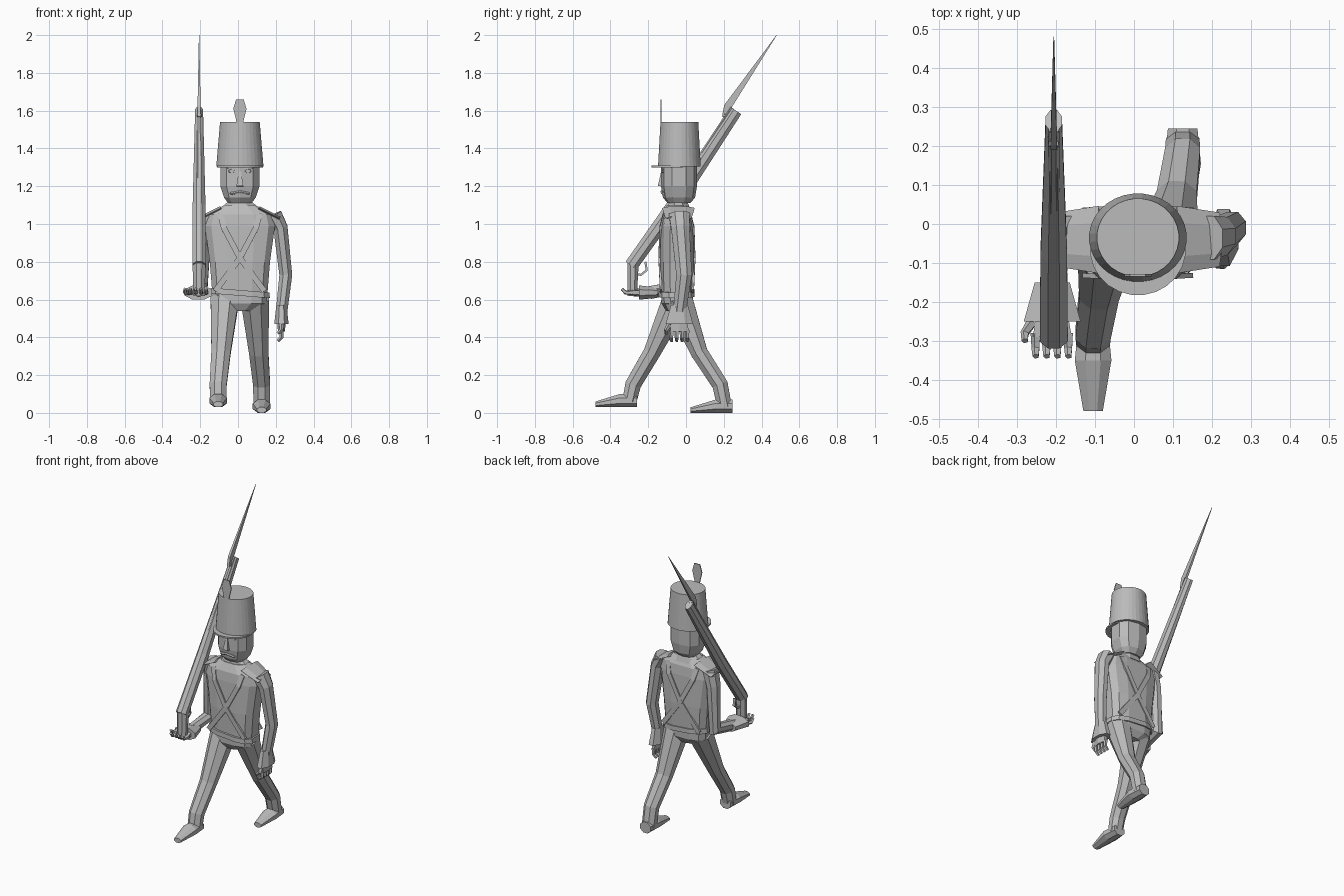
import bpy
import bmesh
import math
from mathutils import Vector

cube = bpy.data.objects.get("Cube")
if cube:
    bpy.data.objects.remove(cube)

grey = bpy.data.materials.new("plain grey")
grey.use_nodes = True
grey.diffuse_color = (.5, .5, .5, 1)
grey.node_tree.nodes["Principled BSDF"].inputs["Base Color"].default_value = grey.diffuse_color

RIGHTWARD, BACKWARD, UP = Vector((1, 0, 0)), Vector((0, 1, 0)), Vector((0, 0, 1))
MIDDLE = .01
GUN_X = -.206


def spread(values, fraction):
    """Read a list of values at a fraction of its length."""
    place = fraction * (len(values) - 1)
    first = min(int(place), len(values) - 2)
    return values[first] + (values[first + 1] - values[first]) * (place - first)


def rounded(value, power):
    return math.copysign(abs(value) ** power, value)


def loft(name, path, widths, depths, sides=8, side=RIGHTWARD, axis=None, power=1):
    """Closed solid along a path; widths are half sizes along side, depths across it."""
    mesh = bmesh.new()
    path = [Vector(point) for point in path]
    last = len(path) - 1
    grow = 1 / math.cos(math.pi / sides) if power == 1 else 1
    rings = []
    for index, centre in enumerate(path):
        before = (centre - path[max(index - 1, 0)]).normalized()
        after = (path[min(index + 1, last)] - centre).normalized()
        along = axis or (before + after).normalized()
        across = (side - along * side.dot(along)).normalized()
        over = along.cross(across)
        width = spread(widths, index / last) * grow
        depth = spread(depths, index / last) * grow
        ring = []
        for step in range(sides):
            angle = math.tau * (step + .5) / sides
            ring.append(mesh.verts.new(centre + across * width * rounded(math.cos(angle), power)
                                       + over * depth * rounded(math.sin(angle), power)))
        rings.append(ring)
    for low, high in zip(rings, rings[1:]):
        for step in range(sides):
            following = (step + 1) % sides
            mesh.faces.new((low[step], low[following], high[following], high[step]))
    mesh.faces.new(rings[0])
    mesh.faces.new(rings[-1])
    bmesh.ops.recalc_face_normals(mesh, faces=mesh.faces)
    data = bpy.data.meshes.new(name)
    mesh.to_mesh(data)
    mesh.free()
    data.materials.append(grey)
    bpy.context.collection.objects.link(bpy.data.objects.new(name, data))


def upright(name, y, heights, widths, depths, sides=8, power=1):
    """Stack of level rings on the body's middle line."""
    path = [(MIDDLE, y, height) for height in heights]
    loft(name, path, widths, depths, sides, axis=UP, power=power)


def arm(label, path, ahead, across, curl):
    """Sleeve, flared cuff and a hand with curled fingers."""
    wrist = Vector(path[-1])
    loft(label + "_sleeve", path, [.042, .03], [.056, .034])
    loft(label + "_cuff", [wrist - ahead * .04, wrist + ahead * .06],
         [.045, .073], [.027, .038], side=across, axis=ahead)
    loft(label + "_palm", [wrist + ahead * .04, wrist + ahead * .1],
         [.04, .05], [.02, .016], sides=6, side=across, axis=ahead)
    for finger in range(4):
        knuckle = wrist + ahead * .09 + across * (finger - 1.5) * .028
        bend = knuckle + ahead * .04
        loft(label + "_finger", [knuckle, bend, bend + ahead * .02 + curl * .02],
             [.011, .007], [.011, .007], sides=5, side=across)
    thumb = wrist + ahead * .06 - across * .05
    bend = thumb + ahead * .03 - across * .02
    loft(label + "_thumb", [thumb, bend, bend + ahead * .02 + curl * .02],
         [.012, .007], [.012, .007], sides=5, side=across)


# Hat, brim and plume
upright("hat", -.035, [1.305, 1.54], [.125, .105], [.113, .1], sides=32)
upright("hat_brim", -.065, [1.3, 1.31], [.122, .122], [.117, .117], sides=24)
upright("plume", -.132, [1.48, 1.55, 1.61, 1.66], [.012, .02, .035, .02], [.003, .003], sides=4)

# Head and face
upright("head", -.037, [1.11, 1.14, 1.2, 1.31], [.065, .087, .108, .108], [.06, .085, .095, .095],
        sides=10, power=.8)
loft("nose", [(MIDDLE, -.135, 1.2), (MIDDLE, -.122, 1.275)], [.018, .007], [.014, .01], sides=4)
loft("mouth", [(MIDDLE - .05, -.118, 1.16), (MIDDLE, -.127, 1.17), (MIDDLE + .05, -.118, 1.16)],
     [.007, .007], [.008, .008], sides=6, side=UP)
for label, sign in (("right", -1), ("left", 1)):
    x = MIDDLE + sign * .043
    loft(label + "_eye", [(x, -.11, 1.28), (x, -.128, 1.28)], [.02, .014], [.012, .009])
    loft(label + "_brow", [(x - .025, -.12, 1.295), (x + .025, -.12, 1.295)],
         [.005, .005], [.008, .008], sides=4, side=UP)
upright("collar", -.04, [1.07, 1.1, 1.12], [.095, .085, .06], [.065, .055, .045])

# Coat body and belt
upright("torso", -.047, [.54, .58, .8, .99, 1.05, 1.1], [.06, .145, .163, .19, .175, .085],
        [.06, .085, .092, .087, .08, .055], sides=12, power=.65)
loft("belt", [(MIDDLE, -.05, .62), (MIDDLE, -.05, .65)], [.163, .16], [.097, .097],
     sides=12, axis=Vector((.08, 0, 1)), power=.65)

# Crossed straps and shoulder pads
for sign in (-1, 1):
    for label, face, outward in (("chest", -.14, -1), ("back", .044, 1)):
        loft(label + "_strap", [(MIDDLE + sign * .105, face - outward * .025, 1.055),
                                (MIDDLE + sign * .085, face - outward * .005, .98),
                                (MIDDLE, face, .82),
                                (MIDDLE - sign * .13, face - outward * .008, .645)],
             [.006, .006], [.015, .015], sides=4, side=BACKWARD)
    loft("shoulder_pad", [(MIDDLE + sign * .1, -.04, 1.085), (MIDDLE + sign * .21, -.04, 1.03)],
         [.01, .01], [.075, .06], sides=6, side=UP)

# Striding legs and shoes
for label, sign, floor, hip, knee, shin, ankle in (("right", -1, .03, -.05, -.18, -.28, -.3),
                                                   ("left", 1, 0, -.04, .07, .18, .205)):
    foot_x = MIDDLE + sign * .115
    loft(label + "_leg", [(MIDDLE + sign * .08, hip, .6), (MIDDLE + sign * .1, knee, .32),
                          (foot_x, shin, .15), (foot_x, ankle, floor + .03)],
         [.075, .051, .045, .043], [.075, .045, .042, .038])
    loft(label + "_shoe", [(foot_x, ankle + .04, floor + .035), (foot_x, ankle - .05, floor + .035),
                           (foot_x, ankle - .18, floor + .015)],
         [.038, .047, .025], [.035, .035, .015], axis=-BACKWARD)

# Left arm hangs, right arm bends forward under the gun
arm("left", [(.19, -.035, 1.05), (.225, -.03, .98), (.253, -.01, .73), (.23, -.035, .53)],
    -UP, BACKWARD, -RIGHTWARD)
arm("right", [(-.155, -.035, 1.05), (-.18, -.03, .95), (-.195, -.02, .67), (-.21, -.19, .637)],
    -BACKWARD, RIGHTWARD, UP)

# Shouldered gun
loft("gun_butt", [(GUN_X, -.285, .62), (GUN_X, -.28, .8)], [.03, .035], [.025, .03], axis=UP)
loft("gun_stock", [(GUN_X, -.29, .78), (GUN_X, -.07, 1.09), (GUN_X, .265, 1.6)],
     [.036, .034, .021], [.036, .038, .033])
loft("gun_barrel", [(GUN_X, -.09, 1.105), (GUN_X, .245, 1.615)], [.017, .014], [.012, .012])
loft("trigger_guard", [(GUN_X, -.215, .8), (GUN_X, -.208, .755), (GUN_X, -.24, .73), (GUN_X, -.28, .74)],
     [.008, .008], [.006, .006], sides=4)
loft("bayonet_socket", [(GUN_X, .2, 1.575), (GUN_X, .25, 1.57)], [.012, .012], [.01, .01], sides=6)
loft("bayonet", [(GUN_X, .2, 1.565), (GUN_X, .22, 1.62), (GUN_X, .48, 2)],
     [.009, .008, .001], [.01, .02, .001], sides=4)
